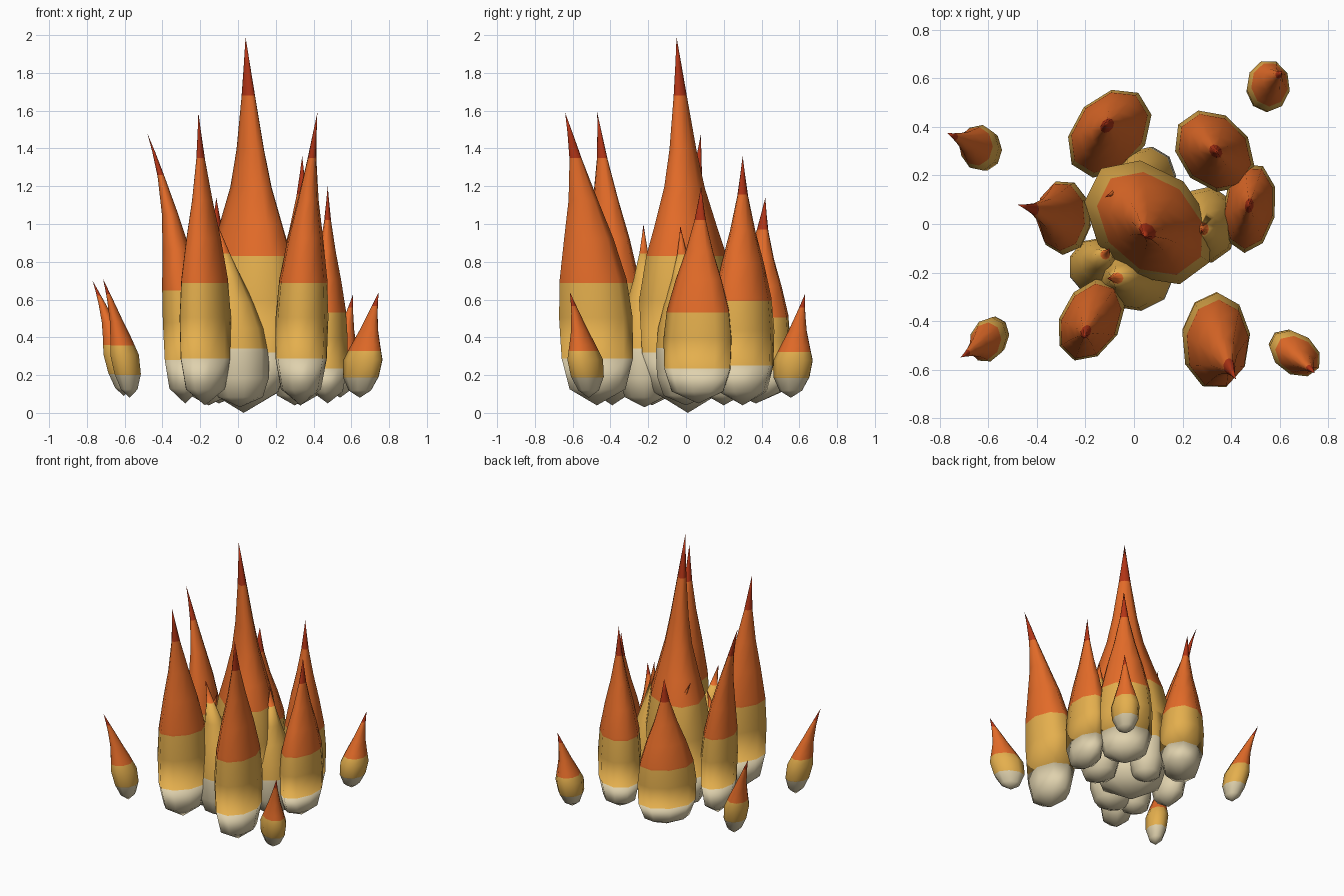
import bpy, bmesh, math
from mathutils import Vector

if "Cube" in bpy.data.objects:
    bpy.data.objects.remove(bpy.data.objects["Cube"])


def material(name, rgb):
    m = bpy.data.materials.new(name)
    m.diffuse_color = (*rgb, 1)
    m.use_nodes = True
    m.node_tree.nodes["Principled BSDF"].inputs["Base Color"].default_value = m.diffuse_color
    return m


MATS = [material("pale_cream", (0.74, 0.64, 0.42)),
        material("golden_yellow", (0.78, 0.43, 0.075)),
        material("bright_orange", (0.78, 0.15, 0.022)),
        material("deep_red", (0.45, 0.035, 0.008))]

# flame profiles: fraction of height, fraction of full radius
PROFILE = [(0.055, 0.76), (0.16, 0.97), (0.30, 1.0), (0.43, 0.91),
           (0.57, 0.67), (0.70, 0.40), (0.84, 0.17), (0.93, 0.07)]
CENTRAL = [(0.055, 0.70), (0.16, 0.95), (0.30, 1.0), (0.42, 0.83), (0.50, 0.64),
           (0.60, 0.42), (0.70, 0.28), (0.84, 0.14), (0.93, 0.06)]
TINY = [(0.07, 0.58), (0.20, 0.92), (0.36, 1.0), (0.50, 0.74),
        (0.64, 0.47), (0.80, 0.24), (0.91, 0.10)]
BANDS = (0.16, 0.418, 0.845)
CORE_BANDS = (0.32, 0.84, 0.96)
SIDES = 9


def flame(name, base, radii, turn, tip, z0, bands=BANDS, profile=PROFILE,
          phase=0.0, bend=2.3, sway=0.0):
    """Teardrop with a spine bending from base to tip, coloured in height bands."""
    bm = bmesh.new()
    h = tip[2] - z0
    c, s = math.cos(math.radians(turn)), math.sin(math.radians(turn))

    def spine(t):
        k = t ** bend
        return (base[0] + (tip[0] - base[0]) * k + sway * math.sin(math.pi * t),
                base[1] + (tip[1] - base[1]) * k, z0 + h * t)

    bottom = bm.verts.new(spine(0))
    rings = []
    for t, f in profile:
        cx, cy, cz = spine(t)
        ring = []
        for i in range(SIDES):
            a = phase + math.tau * i / SIDES
            u, v = radii[0] * f * math.cos(a), radii[1] * f * math.sin(a)
            ring.append(bm.verts.new((cx + u * c - v * s, cy + u * s + v * c, cz)))
        rings.append(ring)
    top = bm.verts.new(tip)
    for i in range(SIDES):
        j = (i + 1) % SIDES
        bm.faces.new((bottom, rings[0][j], rings[0][i]))
        for a, b in zip(rings, rings[1:]):
            bm.faces.new((a[i], a[j], b[j], b[i]))
        bm.faces.new((rings[-1][i], rings[-1][j], top))
    # cut clean colour borders
    cuts = [z0 + h * b for b in bands]
    for z in cuts:
        bmesh.ops.bisect_plane(bm, geom=bm.verts[:] + bm.edges[:] + bm.faces[:],
                               plane_co=Vector((0, 0, z)), plane_no=Vector((0, 0, 1)))
    for f in bm.faces:
        f.smooth = True
        zc = f.calc_center_median().z
        f.material_index = sum(zc > z for z in cuts)
    bmesh.ops.recalc_face_normals(bm, faces=bm.faces[:])
    me = bpy.data.meshes.new(name)
    bm.to_mesh(me)
    bm.free()
    for m in MATS:
        me.materials.append(m)
    ob = bpy.data.objects.new(name, me)
    bpy.context.collection.objects.link(ob)


# tall flame in the middle, an oval turned across the diagonal
flame("central_flame", (0.03, 0.01), (0.30, 0.22), -42, (0.04, -0.05, 1.99), 0.0,
      profile=CENTRAL, phase=0.2, sway=0.04)

# ring of large flames
LARGE = [
    ("front_right_flame", (0.332, -0.472), (0.20, 0.142), 88, (0.42, -0.64, 1.59), 0.04, 2.3),
    ("front_left_flame", (-0.175, -0.39), (0.182, 0.125), 62, (-0.21, -0.47, 1.59), 0.04, 2.3),
    ("left_flame", (-0.28, 0.025), (0.155, 0.11), 90, (-0.48, 0.08, 1.48), 0.05, 2.6),
    ("back_left_flame", (-0.10, 0.37), (0.205, 0.15), 50, (-0.115, 0.42, 1.14), 0.05, 2.0),
    ("back_right_flame", (0.33, 0.30), (0.187, 0.147), -48, (0.34, 0.30, 1.36), 0.04, 2.0),
    ("right_flame", (0.475, 0.065), (0.187, 0.11), 82, (0.475, 0.08, 1.20), 0.05, 2.0),
]
for n, (name, base, radii, turn, tip, z0, bend) in enumerate(LARGE):
    flame(name, base, radii, turn, tip, z0, phase=0.5 * n, bend=bend)

# yellow flames hugging the middle
CORE = [
    ("core_flame_front", (0.01, -0.22), (0.16, 0.14), 0, (-0.11, -0.225, 1.0), 0.03),
    ("core_flame_left", (-0.155, -0.18), (0.12, 0.12), 0, (-0.10, -0.10, 0.86), 0.04),
    ("core_flame_right", (0.30, 0.0), (0.13, 0.16), 0, (0.28, -0.03, 0.99), 0.04),
    ("core_flame_back", (0.06, 0.20), (0.12, 0.125), 0, (-0.12, 0.11, 1.0), 0.04),
]
for n, (name, base, radii, turn, tip, z0) in enumerate(CORE):
    flame(name, base, radii, turn, tip, z0, CORE_BANDS, phase=0.7 * n)

# small separate flames at the corners
SMALL = [
    ("small_flame_back_left", (-0.605, 0.30), (0.08, 0.095), 0, (-0.77, 0.375, 0.70), 0.09),
    ("small_flame_front_left", (-0.575, -0.46), (0.075, 0.095), -20, (-0.715, -0.55, 0.71), 0.08),
    ("small_flame_front_right", (0.645, -0.515), (0.115, 0.085), -35, (0.745, -0.615, 0.64), 0.08),
    ("small_flame_back_right", (0.54, 0.555), (0.09, 0.107), 0, (0.61, 0.63, 0.63), 0.08),
]
for n, (name, base, radii, turn, tip, z0) in enumerate(SMALL):
    flame(name, base, radii, turn, tip, z0, (0.19, 0.44, 0.87), TINY,
          phase=0.4 * n, bend=1.6)
